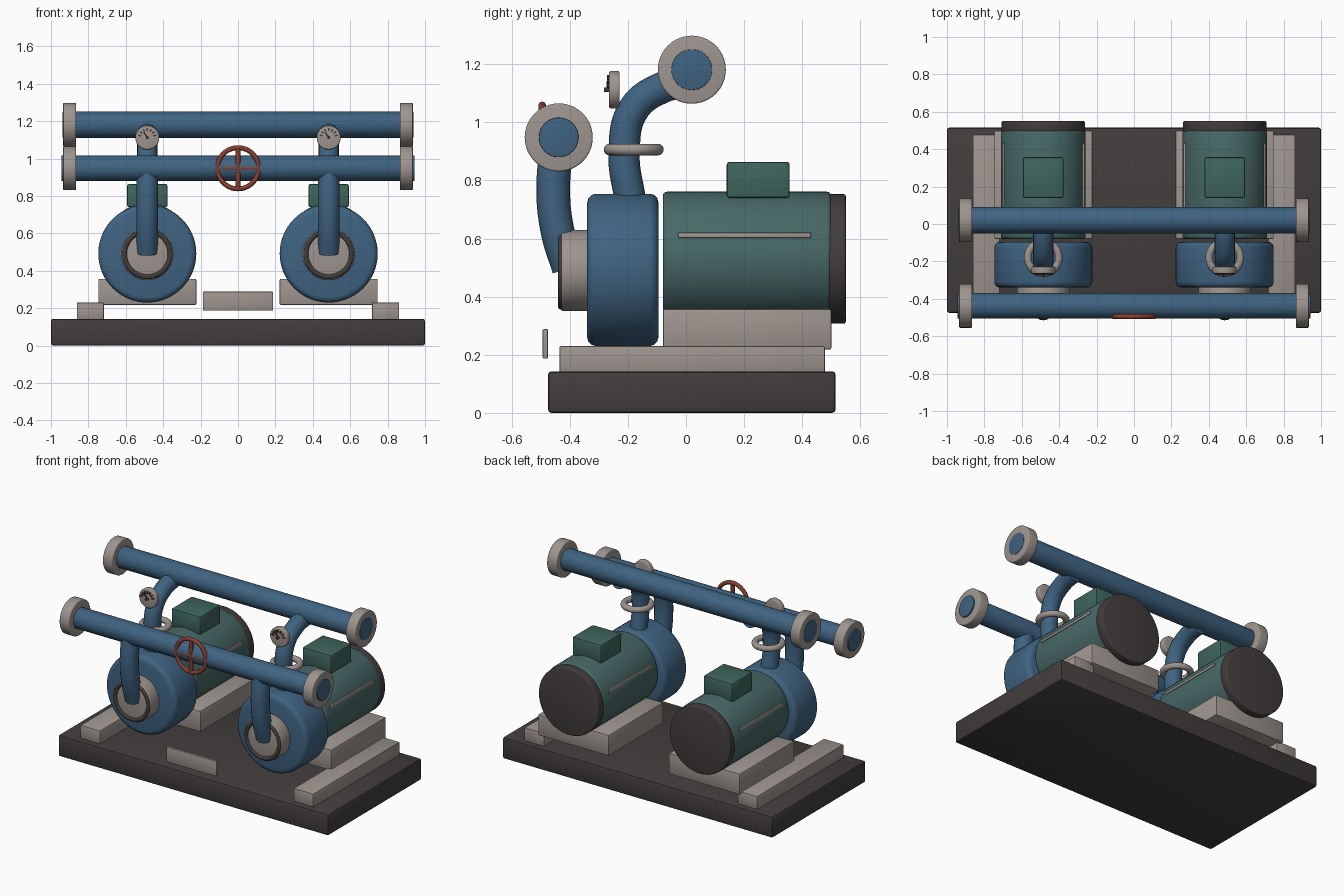
import bpy
import math
from mathutils import Vector

old = bpy.data.objects.get("Cube")
if old:
    bpy.data.objects.remove(old, do_unlink=True)


def material(name, rgb):
    m = bpy.data.materials.new(name)
    m.use_nodes = True
    m.diffuse_color = (*rgb, 1)
    m.node_tree.nodes["Principled BSDF"].inputs["Base Color"].default_value = (*rgb, 1)
    return m


BLUE = material("pump blue", (0.05, 0.125, 0.22))
GREEN = material("motor green", (0.063, 0.14, 0.135))
BOX_GREEN = material("terminal box green", (0.05, 0.13, 0.11))
GREY = material("warm grey", (0.34, 0.30, 0.275))
DARK = material("charcoal", (0.055, 0.047, 0.046))
RED = material("valve red", (0.24, 0.05, 0.03))


def finish(name, mat, bevel=0, segments=3):
    """Name, colour, bevel and shade the active object."""
    o = bpy.context.object
    o.name = name
    o.data.materials.clear()
    o.data.materials.append(mat)
    if bevel:
        b = o.modifiers.new("soft edges", "BEVEL")
        b.width, b.segments, b.limit_method = bevel, segments, "ANGLE"
        bpy.ops.object.modifier_apply(modifier=b.name)
    bpy.ops.object.shade_smooth_by_angle(angle=math.radians(35))
    return o


def box(name, mat, low, high, bevel=0.0):
    low, high = Vector(low), Vector(high)
    bpy.ops.mesh.primitive_cube_add(size=1, location=(low + high) / 2)
    bpy.context.object.scale = high - low
    bpy.ops.object.transform_apply(location=False, rotation=False)
    return finish(name, mat, bevel, 2)


def cylinder(name, mat, start, end, radius, bevel=0.0):
    start, end = Vector(start), Vector(end)
    axis = end - start
    bpy.ops.mesh.primitive_cylinder_add(
        vertices=64, radius=radius, depth=axis.length, location=(start + end) / 2,
        rotation=axis.to_track_quat("Z", "Y").to_euler())
    return finish(name, mat, bevel)


def ring(name, mat, centre, major, minor, facing_front=False):
    bpy.ops.mesh.primitive_torus_add(
        major_radius=major, minor_radius=minor, major_segments=64, minor_segments=16,
        location=centre, rotation=(math.pi / 2 if facing_front else 0, 0, 0))
    return finish(name, mat)


def bent_pipe(name, mat, x, path, radius):
    curve = bpy.data.curves.new(name, "CURVE")
    curve.dimensions = "3D"
    curve.bevel_depth, curve.bevel_resolution = radius, 8
    curve.use_fill_caps = True
    spline = curve.splines.new("BEZIER")
    spline.bezier_points.add(len(path) - 1)
    for p, (y, z) in zip(spline.bezier_points, path):
        p.co = (x, y, z)
        p.handle_left_type = p.handle_right_type = "AUTO"
    o = bpy.data.objects.new(name, curve)
    bpy.context.collection.objects.link(o)
    bpy.ops.object.select_all(action="DESELECT")
    o.select_set(True)
    bpy.context.view_layer.objects.active = o
    bpy.ops.object.convert(target="MESH")
    return finish(name, mat)


# Base slab and floating data plate
box("base", DARK, (-1, -0.475, 0), (1, 0.515, 0.143), 0.012)
box("data_plate", GREY, (-0.187, -0.493, 0.187), (0.187, -0.475, 0.288), 0.003)

# Two identical pump sets
for side, s in (("right", -1), ("left", 1)):
    x = 0.485 * s
    inner, outer = sorted((0.717 * s, 0.862 * s))
    box(side + "_rail", GREY, (inner, -0.435, 0.14), (outer, 0.478, 0.23), 0.004)
    box(side + "_plinth", GREY, (x - 0.262, -0.08, 0.218), (x + 0.262, 0.5, 0.357), 0.006)

    # Pump casing with suction neck
    cylinder(side + "_casing", BLUE, (x, -0.34, 0.492), (x, -0.095, 0.492), 0.262, 0.03)
    cylinder(side + "_suction_neck", GREY, (x, -0.43, 0.49), (x, -0.33, 0.49), 0.14, 0.008)
    ring(side + "_suction_seal", DARK, (x, -0.428, 0.49), 0.122, 0.013, True)

    # Motor
    cylinder(side + "_motor", GREEN, (x, -0.08, 0.535), (x, 0.5, 0.535), 0.226, 0.015)
    cylinder(side + "_motor_cap", DARK, (x, 0.49, 0.53), (x, 0.55, 0.53), 0.223, 0.008)
    box(side + "_terminal_box", BOX_GREEN, (x - 0.108, 0.14, 0.74), (x + 0.108, 0.357, 0.864), 0.01)
    for end in (-1, 1):
        cx = x + 0.21 * end
        box(side + "_motor_strip", GREY, (cx - 0.01, -0.027, 0.602), (cx + 0.01, 0.43, 0.62), 0.003)

    # Connecting pipes
    bent_pipe(side + "_suction_pipe", BLUE, x,
              [(-0.403, 0.497), (-0.442, 0.625), (-0.457, 0.775), (-0.44, 0.945)], 0.058)
    bent_pipe(side + "_discharge_pipe", BLUE, x,
              [(-0.19, 0.72), (-0.213, 0.9), (-0.18, 1.045), (-0.08, 1.12), (0.02, 1.14)], 0.054)
    ring(side + "_discharge_ring", GREY, (x, -0.18, 0.906), 0.083, 0.02)

    # Pressure gauge: dial, ticks and needle
    gz = 1.112
    cylinder(side + "_gauge", GREY, (x, -0.265, gz), (x, -0.228, gz), 0.064, 0.006)
    for i in range(7):
        a = math.radians(-75 + 25 * i)
        bpy.ops.mesh.primitive_cube_add(
            size=1, location=(x + 0.042 * math.sin(a), -0.268, gz + 0.042 * math.cos(a)),
            rotation=(0, a, 0))
        bpy.context.object.scale = (0.008, 0.008, 0.016)
        finish(side + "_gauge_tick", DARK)
    bpy.ops.mesh.primitive_cube_add(size=1, location=(x - 0.008, -0.27, gz + 0.012),
                                    rotation=(0, math.radians(-35), 0))
    bpy.context.object.scale = (0.008, 0.008, 0.036)
    finish(side + "_gauge_needle", RED)
    cylinder(side + "_gauge_hub", DARK, (x, -0.283, gz), (x, -0.26, gz), 0.008)

# Header pipes with end flanges
for name, y, z, radius, half in (("upper", 0.02, 1.181, 0.07, 0.937),
                                 ("lower", -0.438, 0.948, 0.068, 0.944)):
    cylinder(name + "_header", BLUE, (-half, y, z), (half, y, z), radius, 0.002)
    for s in (-1, 1):
        cylinder(name + "_flange", GREY, (0.865 * s, y, z), (0.935 * s, y, z), 0.117, 0.006)

# Handwheel on the lower header
wz, wy = 0.948, -0.495
ring("handwheel_rim", RED, (0, wy, wz), 0.11, 0.013, True)
for direction in (Vector((1, 0, 0)), Vector((0, 0, 1))):
    centre = Vector((0, wy, wz))
    cylinder("handwheel_spoke", RED, centre - direction * 0.11, centre + direction * 0.11, 0.0125)
